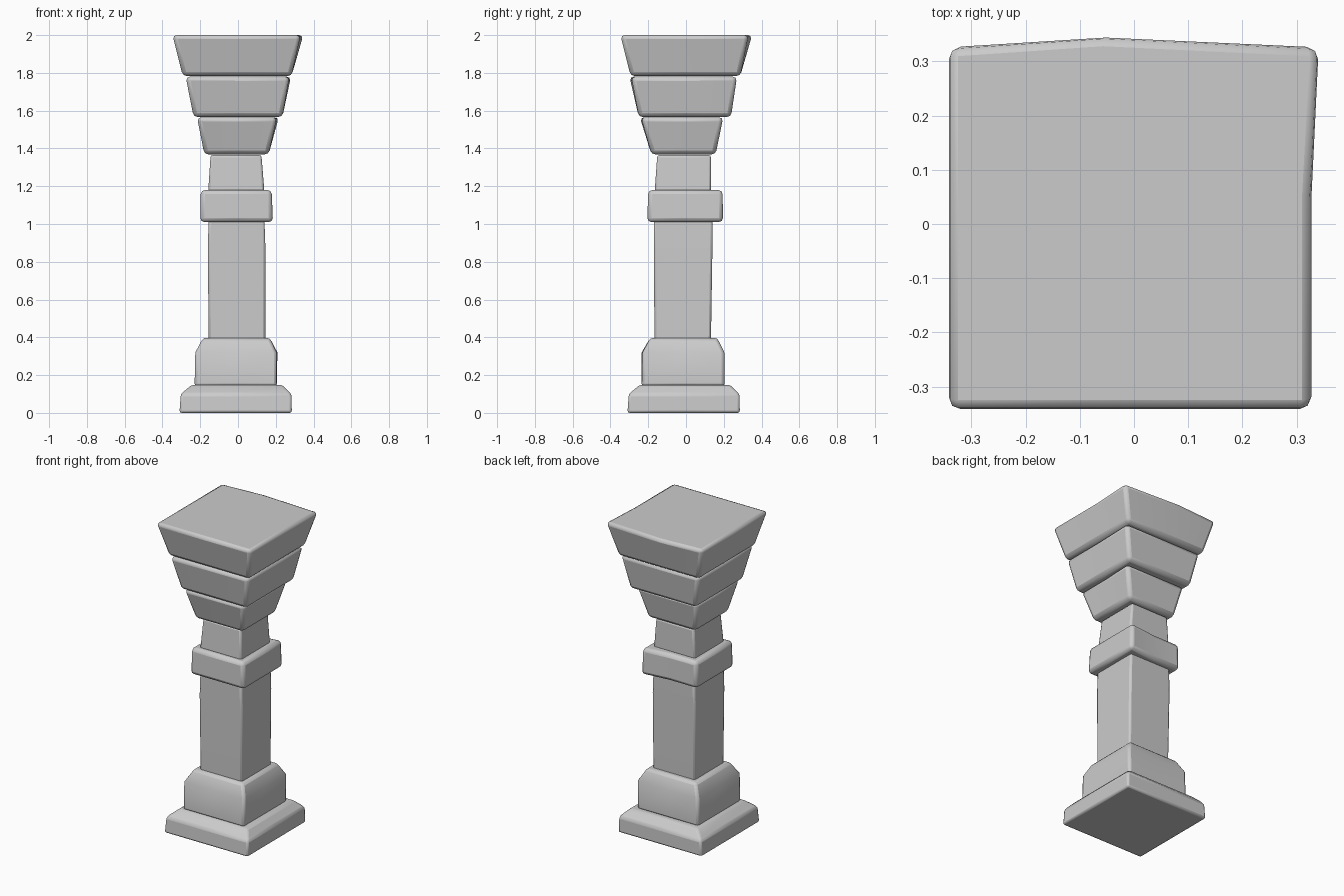
import bpy, bmesh

if "Cube" in bpy.data.objects:
    bpy.data.objects.remove(bpy.data.objects["Cube"])


def block(name, rings, bevel=0.02, bumps=None):
    """Stack of rectangular rings (z, x0, x1, y0, y1); bumps shift ring points for a worn look.
    Ring points: 0 front-left, 1 front, 2 front-right, 3 right, 4 back-right, 5 back, 6 back-left, 7 left."""
    bumps = bumps or {}
    bm = bmesh.new()
    loops = []
    for r, (z, x0, x1, y0, y1) in enumerate(rings):
        xm, ym = (x0 + x1) / 2, (y0 + y1) / 2
        pts = [(x0, y0), (xm, y0), (x1, y0), (x1, ym), (x1, y1), (xm, y1), (x0, y1), (x0, ym)]
        loop = []
        for i, (x, y) in enumerate(pts):
            dx, dy = bumps.get((r, i), (0, 0))
            loop.append(bm.verts.new((x + dx, y + dy, z)))
        loops.append(loop)
    for a, b in zip(loops, loops[1:]):
        for i in range(8):
            j = (i + 1) % 8
            bm.faces.new((a[i], a[j], b[j], b[i]))
    bm.faces.new(loops[0][::-1])
    bm.faces.new(loops[-1])
    mesh = bpy.data.meshes.new(name)
    bm.to_mesh(mesh)
    bm.free()
    obj = bpy.data.objects.new(name, mesh)
    bpy.context.collection.objects.link(obj)
    if bevel:
        mod = obj.modifiers.new("worn_edges", 'BEVEL')
        mod.width = bevel
        mod.segments = 2
        mod.limit_method = 'ANGLE'
        mod.angle_limit = 0.5
    bpy.ops.object.select_all(action='DESELECT')
    obj.select_set(True)
    bpy.context.view_layer.objects.active = obj
    bpy.ops.object.shade_smooth_by_angle(angle=0.7)
    return obj


# Base
block("plinth", [(0, -.31, .285, -.31, .285),
                 (.10, -.303, .283, -.303, .283),
                 (.148, -.245, .235, -.245, .235)], .012)
block("lower_base", [(.14, -.23, .205, -.235, .205),
                     (.32, -.226, .205, -.23, .203),
                     (.397, -.185, .168, -.19, .165)], .015,
      {(1, 0): (0, -.005), (1, 4): (.004, 0)})

# Shaft and collar
block("shaft", [(.38, -.155, .145, -.167, .132),
                (.88, -.16, .145, -.17, .14),
                (1.02, -.155, .14, -.17, .14)], .012)
block("collar", [(1.01, -.2, .185, -.205, .178),
                 (1.18, -.197, .178, -.2, .176)], .022,
      {(0, 4): (0, .02), (1, 4): (0, .02)})
block("neck", [(1.17, -.158, .14, -.166, .133),
               (1.365, -.145, .124, -.152, .132)], .012)

# Flared capital tiers
block("capital_lower", [(1.368, -.178, .162, -.183, .157),
                        (1.565, -.217, .207, -.238, .197)], .022,
      {(1, 4): (.01, 0), (1, 0): (0, -.007)})
block("capital_middle", [(1.566, -.235, .235, -.25, .238),
                         (1.78, -.277, .273, -.29, .27)], .022,
      {(1, 0): (0, -.01), (1, 4): (.008, 0)})
block("capital_top", [(1.783, -.292, .283, -.293, .287),
                      (2.0, -.347, .332, -.347, .33)], .022,
      {(1, 4): (.015, 0), (1, 3): (0, .06), (1, 5): (-.05, .02)})
